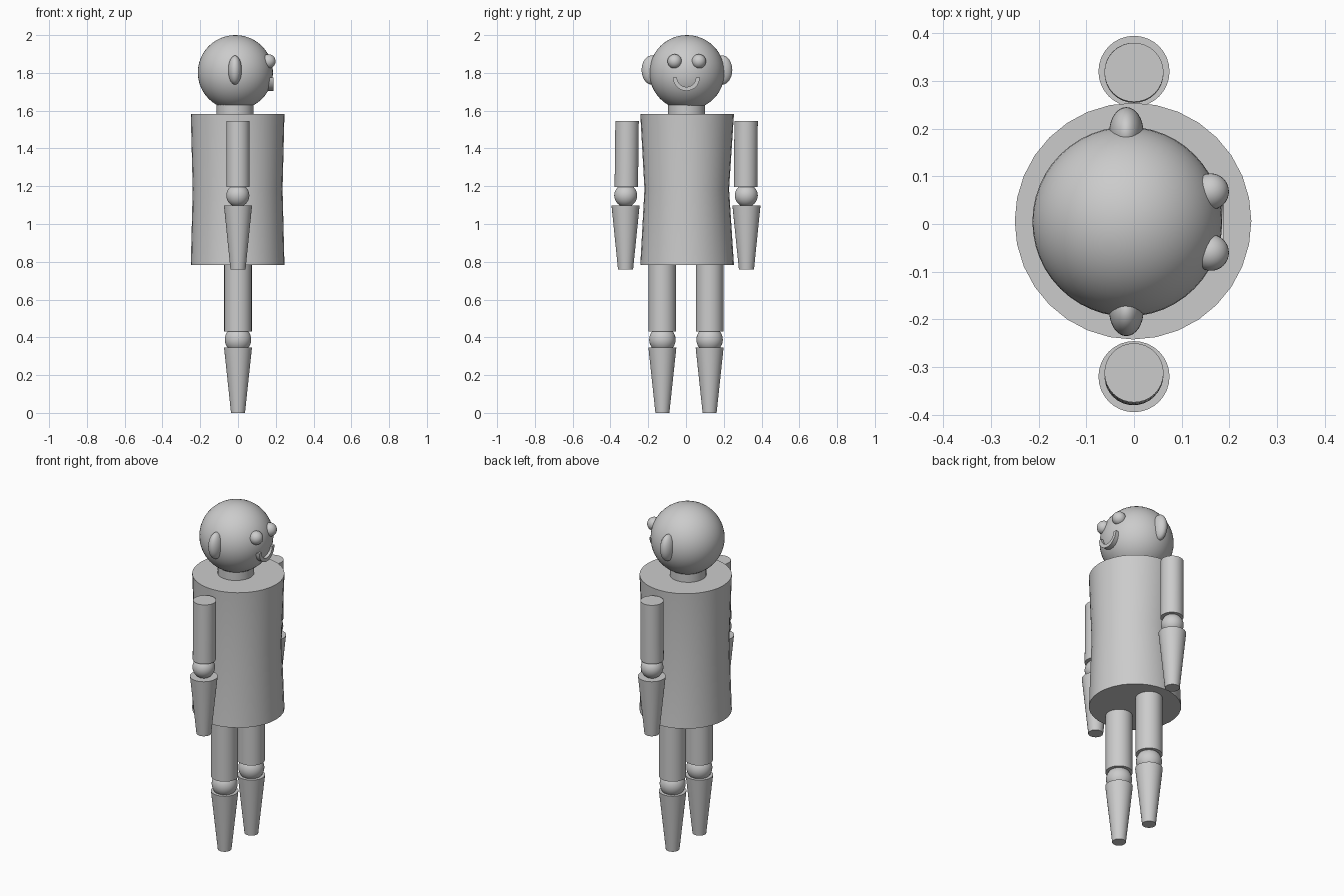
import bpy, bmesh, math
from mathutils import Matrix

if "Cube" in bpy.data.objects:
    bpy.data.objects.remove(bpy.data.objects["Cube"])


def finish(name, bm):
    bmesh.ops.recalc_face_normals(bm, faces=bm.faces)
    me = bpy.data.meshes.new(name)
    bm.to_mesh(me)
    bm.free()
    ob = bpy.data.objects.new(name, me)
    bpy.context.collection.objects.link(ob)
    bpy.ops.object.select_all(action='DESELECT')
    ob.select_set(True)
    bpy.context.view_layer.objects.active = ob
    bpy.ops.object.shade_smooth_by_angle(angle=math.radians(35))
    return ob


def loft(name, rings, n=32):
    """Capped tube through rings of (x, y, z, radius_x, radius_y)."""
    bm = bmesh.new()
    loops = []
    for x, y, z, rx, ry in rings:
        loops.append([bm.verts.new((x + rx * math.cos(2 * math.pi * i / n),
                                    y + ry * math.sin(2 * math.pi * i / n), z))
                      for i in range(n)])
    for a, b in zip(loops, loops[1:]):
        for i in range(n):
            j = (i + 1) % n
            bm.faces.new((a[i], a[j], b[j], b[i]))
    bm.faces.new(loops[0])
    bm.faces.new(loops[-1])
    return finish(name, bm)


def ball(name, loc, scale, u=32, v=16):
    bm = bmesh.new()
    m = Matrix.Translation(loc) @ Matrix.Diagonal((*scale, 1))
    bmesh.ops.create_uvsphere(bm, u_segments=u, v_segments=v, radius=1, matrix=m)
    return finish(name, bm)


def smile(name, x0, x1, y, z, r_in, r_out, n=20):
    """Half-ring band facing +x."""
    bm = bmesh.new()
    sections = []
    for i in range(n + 1):
        a = math.pi + math.pi * i / n
        c, s = math.cos(a), math.sin(a)
        sections.append([bm.verts.new((x, y + r * c, z + r * s))
                         for x, r in ((x0, r_in), (x1, r_in), (x1, r_out), (x0, r_out))])
    for a, b in zip(sections, sections[1:]):
        for k in range(4):
            m = (k + 1) % 4
            bm.faces.new((a[k], a[m], b[m], b[k]))
    bm.faces.new(sections[0])
    bm.faces.new(sections[-1])
    return finish(name, bm)


# Torso with a slightly pinched oval waist, and neck
loft("torso", [(-0.002, 0.006, 0.782, 0.248, 0.248),
               (-0.002, 0.004, 1.185, 0.238, 0.224),
               (-0.002, 0.006, 1.582, 0.248, 0.248)])
loft("neck", [(-0.016, 0.003, 1.56, 0.098, 0.098), (-0.016, 0.003, 1.66, 0.098, 0.098)])

# Head and face
ball("head", (-0.014, 0.005, 1.802), (0.199, 0.199, 0.198), 48, 24)
for side, s in (("right", -1), ("left", 1)):
    ball(f"{side}_eye", (0.161, 0.004 + s * 0.064, 1.861), (0.038, 0.038, 0.038))
    ball(f"{side}_ear", (-0.016, 0.005 + s * 0.187, 1.815), (0.036, 0.053, 0.077))
smile("mouth", 0.15, 0.188, 0.002, 1.776, 0.05, 0.071)

# Arms and legs: upper tube, joint ball, tapered lower part
for side, s in (("right", -1), ("left", 1)):
    y = s * 0.32
    top = -0.312 if s < 0 else 0.318
    loft(f"{side}_upper_arm", [(0, s * 0.316, 1.196, 0.062, 0.062),
                               (0, top, 1.545, 0.062, 0.062)])
    ball(f"{side}_elbow", (-0.001, s * 0.319, 1.151), (0.061, 0.061, 0.061))
    loft(f"{side}_forearm", [(0, y, 0.76, 0.04, 0.04), (0, y, 1.099, 0.0745, 0.0745)])

    y = s * 0.125
    loft(f"{side}_thigh", [(0, y, 0.432, 0.073, 0.073), (0, y, 0.80, 0.073, 0.073)])
    ball(f"{side}_knee", (0, y, 0.388), (0.07, 0.07, 0.07))
    loft(f"{side}_shin", [(0, y, 0, 0.037, 0.037), (0, y, 0.346, 0.074, 0.074)])
